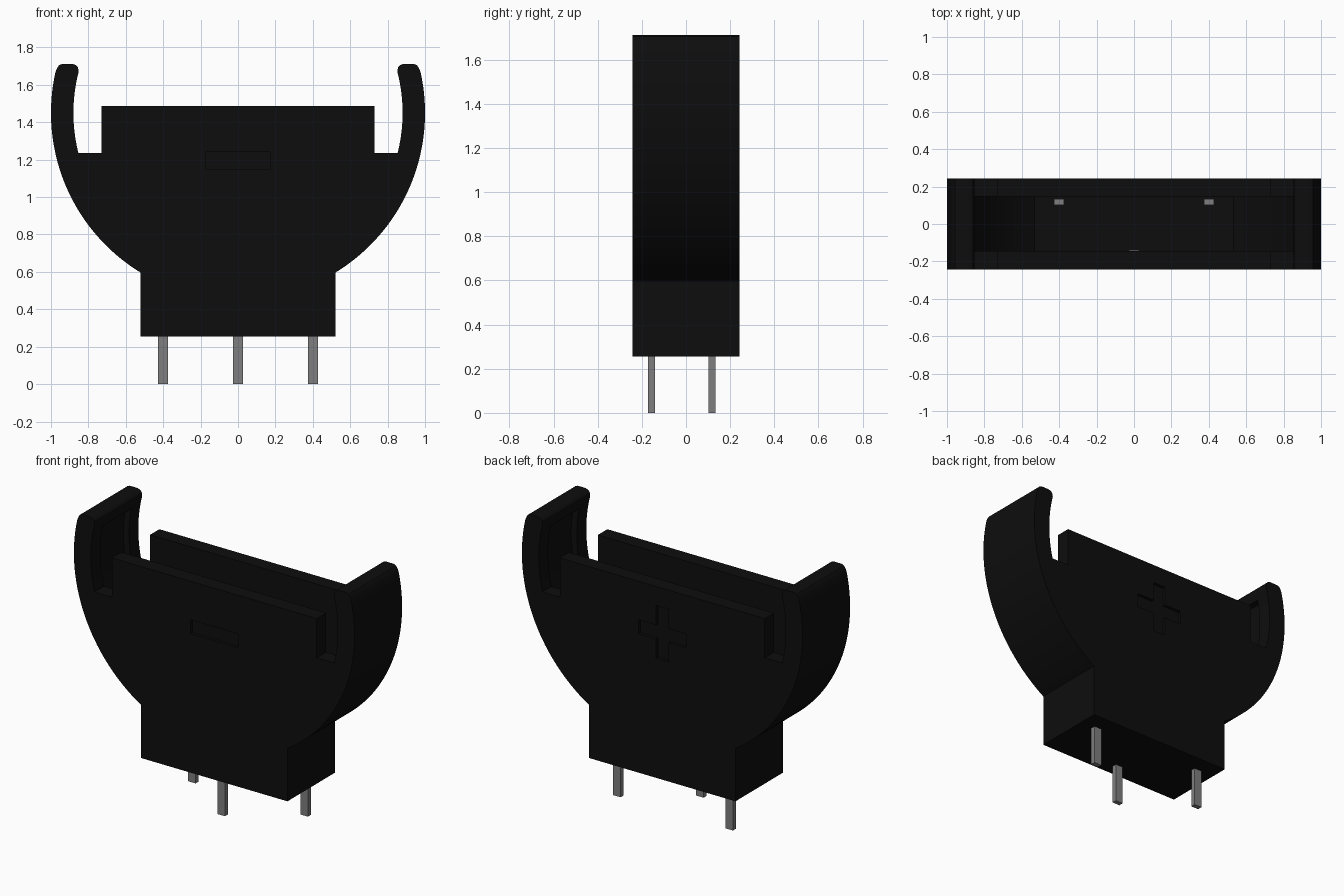
import bpy, bmesh, math

cube = bpy.data.objects.get("Cube")
if cube:
    bpy.data.objects.remove(cube, do_unlink=True)


def material(name, value, rough):
    m = bpy.data.materials.new(name)
    m.use_nodes = True
    m.diffuse_color = (value, value, value, 1)
    node = next(n for n in m.node_tree.nodes if n.type == 'BSDF_PRINCIPLED')
    node.inputs["Base Color"].default_value = (value, value, value, 1)
    node.inputs["Roughness"].default_value = rough
    return m


black = material("black plastic", 0.0042, 0.6)
grey = material("pin metal", 0.21, 0.5)

CZ = 1.45  # height of the cell centre


def prism(name, pts, y0, y1, mat=None):
    """Extrude an x-z outline from y0 to y1."""
    bm = bmesh.new()
    face = bm.faces.new([bm.verts.new((x, y0, z)) for x, z in pts])
    new = bmesh.ops.extrude_face_region(bm, geom=[face])["geom"]
    bmesh.ops.translate(bm, vec=(0, y1 - y0, 0),
                        verts=[v for v in new if isinstance(v, bmesh.types.BMVert)])
    bmesh.ops.recalc_face_normals(bm, faces=bm.faces)
    me = bpy.data.meshes.new(name)
    bm.to_mesh(me)
    bm.free()
    ob = bpy.data.objects.new(name, me)
    bpy.context.collection.objects.link(ob)
    if mat:
        me.materials.append(mat)
    return ob


def arc(r, z0, z1, n):
    """Points on the +x side of a circle about the cell centre."""
    a0, a1 = (math.asin((z - CZ) / r) for z in (z0, z1))
    return [(r * math.cos(a0 + (a1 - a0) * i / n), CZ + r * math.sin(a0 + (a1 - a0) * i / n))
            for i in range(n + 1)]


def mirrored(half):
    """Close a +x half outline with its mirror image."""
    return half + [(-x, z) for x, z in reversed(half)]


def select(ob):
    bpy.ops.object.select_all(action='DESELECT')
    ob.select_set(True)
    bpy.context.view_layer.objects.active = ob


def cut(target, cutter):
    cutter.hide_render = True
    mod = target.modifiers.new("cut", 'BOOLEAN')
    mod.operation, mod.solver, mod.object = 'DIFFERENCE', 'EXACT', cutter
    select(target)
    bpy.ops.object.modifier_apply(modifier=mod.name)
    bpy.data.objects.remove(cutter, do_unlink=True)


# Holder body: foot, round cradle, rounded arm tips, notches and side walls
half = [(0.522, 0.255)]
half += arc(1.0, CZ - math.sqrt(1 - 0.522 ** 2), 1.67, 40)
half += [(0.967, 1.69), (0.957, 1.705), (0.94, 1.712),
         (0.885, 1.712), (0.866, 1.705), (0.855, 1.692)]
half += arc(0.88, 1.67, 1.235, 14)
half += [(0.73, 1.235), (0.73, 1.488)]
body = prism("holder_body", mirrored(half), -0.242, 0.242, black)

# Cell pocket: flat floor, round sides that groove the arms, open top
pocket = arc(0.92, 0.70, 1.62, 32) + [(0.83, 1.62), (0.83, 2.0)]
cut(body, prism("pocket_cutter", mirrored(pocket), -0.145, 0.148))

# Engraved polarity marks: minus on the front, plus on the back
L, T, MZ, DEPTH = 0.17, 0.045, 1.195, 0.02
minus = [(-L, MZ - T), (L, MZ - T), (L, MZ + T), (-L, MZ + T)]
cut(body, prism("minus_cutter", minus, -0.30, -0.242 + DEPTH))
plus = mirrored([(T, MZ - L), (T, MZ - T), (L, MZ - T),
                 (L, MZ + T), (T, MZ + T), (T, MZ + L)])
cut(body, prism("plus_cutter", plus, 0.242 - DEPTH, 0.30))

select(body)
bpy.ops.object.shade_smooth_by_angle(angle=math.radians(25))

# Contact pins, reaching just above the pocket floor
for name, x, y in (("front_pin", 0, -0.156), ("back_pin_left", 0.4, 0.117),
                   ("back_pin_right", -0.4, 0.117)):
    w = 0.027
    prism(name, [(x - w, 0), (x + w, 0), (x + w, 0.72), (x - w, 0.72)],
          y - 0.016, y + 0.016, grey)
